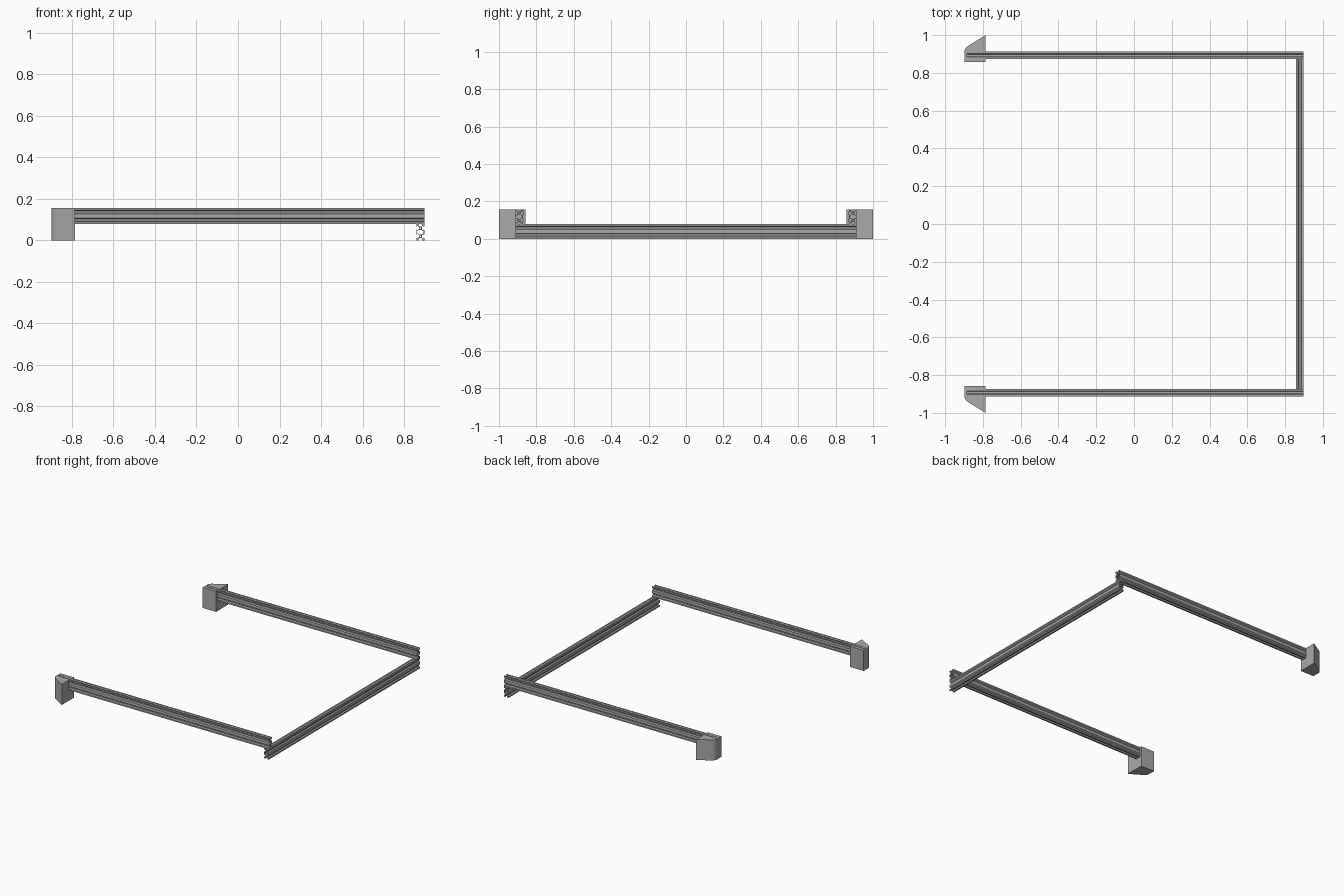
import bpy, bmesh, math
from mathutils import Matrix, Vector

if "Cube" in bpy.data.objects:
    bpy.data.objects.remove(bpy.data.objects["Cube"], do_unlink=True)

S = 0.00196              # model units per profile unit
W, H = 20 * S, 40 * S    # rail width and height
EDGE_X, EDGE_Y = 0.898, 0.912


def material(name, rgb):
    m = bpy.data.materials.new(name)
    m.use_nodes = True
    m.diffuse_color = (*rgb, 1)
    m.node_tree.nodes["Principled BSDF"].inputs["Base Color"].default_value = (*rgb, 1)
    return m


GREY = material("aluminium grey", (0.4, 0.4, 0.4))


def link(name, mesh):
    ob = bpy.data.objects.new(name, mesh)
    bpy.context.collection.objects.link(ob)
    mesh.materials.clear()
    mesh.materials.append(GREY)
    return ob


def four_way(quarter):
    """Mirror a quarter outline into a full closed loop."""
    half = quarter + [(-u, v) for u, v in reversed(quarter)]
    return half + [(-u, -v) for u, v in half]


# Slotted rail section: outer outline, centre void and two round bores
OUTER = four_way([(10, 5.4), (8.2, 6.9), (8.2, 4.5), (6.6, 4.5), (3.9, 7.2),
                  (3.9, 12.8), (6.6, 15.5), (8.2, 15.5), (8.2, 13.1), (10, 14.6),
                  (10, 20), (4.6, 20), (3.1, 18.2), (5.5, 18.2), (5.5, 16.6), (2.8, 13.9)])
VOID = four_way([(8.2, 2.9), (6, 2.9), (2.8, 6.1)])
BORES = [[(2.1 * math.cos(a * math.tau / 16), c + 2.1 * math.sin(a * math.tau / 16))
          for a in range(16)] for c in (-10, 10)]


def rail(name, length, axes, centre):
    """Extrude the section; axes gives the world direction of width, height, length."""
    cu = bpy.data.curves.new(name + "_section", 'CURVE')
    cu.dimensions = '2D'
    cu.fill_mode = 'BOTH'
    cu.extrude = length / 2
    for loop in [OUTER, VOID] + BORES:
        sp = cu.splines.new('POLY')
        sp.points.add(len(loop) - 1)
        for p, (u, v) in zip(sp.points, loop):
            p.co = (u * S, v * S, 0, 1)
        sp.use_cyclic_u = True
    tmp = bpy.data.objects.new(name + "_section", cu)
    bpy.context.collection.objects.link(tmp)
    bpy.context.view_layer.update()
    dg = bpy.context.evaluated_depsgraph_get()
    mesh = bpy.data.meshes.new_from_object(tmp.evaluated_get(dg))
    bpy.data.objects.remove(tmp, do_unlink=True)
    mesh.transform(Matrix.Translation(centre) @ Matrix(axes).transposed().to_4x4())
    for p in mesh.polygons:
        p.use_smooth = False
    return link(name, mesh)


def prism(name, outline, z0, z1):
    bm = bmesh.new()
    face = bm.faces.new([bm.verts.new((x, y, z0)) for x, y in outline])
    top = bmesh.ops.extrude_face_region(bm, geom=[face])["geom"]
    bmesh.ops.translate(bm, vec=(0, 0, z1 - z0),
                        verts=[g for g in top if isinstance(g, bmesh.types.BMVert)])
    bmesh.ops.recalc_face_normals(bm, faces=bm.faces)
    mesh = bpy.data.meshes.new(name)
    bm.to_mesh(mesh)
    bm.free()
    return link(name, mesh)


# Lower cross rail
X, Y, Z = (1, 0, 0), (0, 1, 0), (0, 0, 1)
rail("cross_rail", 2 * EDGE_Y, (X, Z, (0, -1, 0)), Vector((EDGE_X - W / 2, 0, H / 2)))

# Bracket plan: straight inner side, rounded end corner, sloping outer side
P0, P1, P2 = Vector((-EDGE_X, 0.915)), Vector((-0.895, 0.936)), Vector((-0.863, 0.952))
bend = [P0 * (1 - t) ** 2 + P1 * 2 * t * (1 - t) + P2 * t * t for t in [i / 6 for i in range(7)]]
PLAN = [(-EDGE_X, 0.857), (-0.785, 0.857), (-0.785, 1.0)] + [tuple(p) for p in reversed(bend)]
START = -0.884
POCKET = [(START, EDGE_Y - W), (-0.7, EDGE_Y - W), (-0.7, EDGE_Y), (START, EDGE_Y)]

# Side rails on top of the cross rail, each ending in a pocketed bracket
for side, s in (("left", 1), ("right", -1)):
    name = "back" if s > 0 else "front"
    rail(name + "_side_rail", EDGE_X - START, (Y, Z, X),
         Vector(((EDGE_X + START) / 2, s * (EDGE_Y - W / 2), H * 1.5)))
    bracket = prism(name + "_bracket", [(x, s * y) for x, y in PLAN], 0, 2 * H)
    cutter = prism(name + "_pocket_cutter", [(x, s * y) for x, y in POCKET], H, 2 * H + 0.05)
    cutter.hide_render = True
    cutter.hide_set(True)
    mod = bracket.modifiers.new("rail_pocket", 'BOOLEAN')
    mod.operation = 'DIFFERENCE'
    mod.solver = 'EXACT'
    mod.object = cutter
